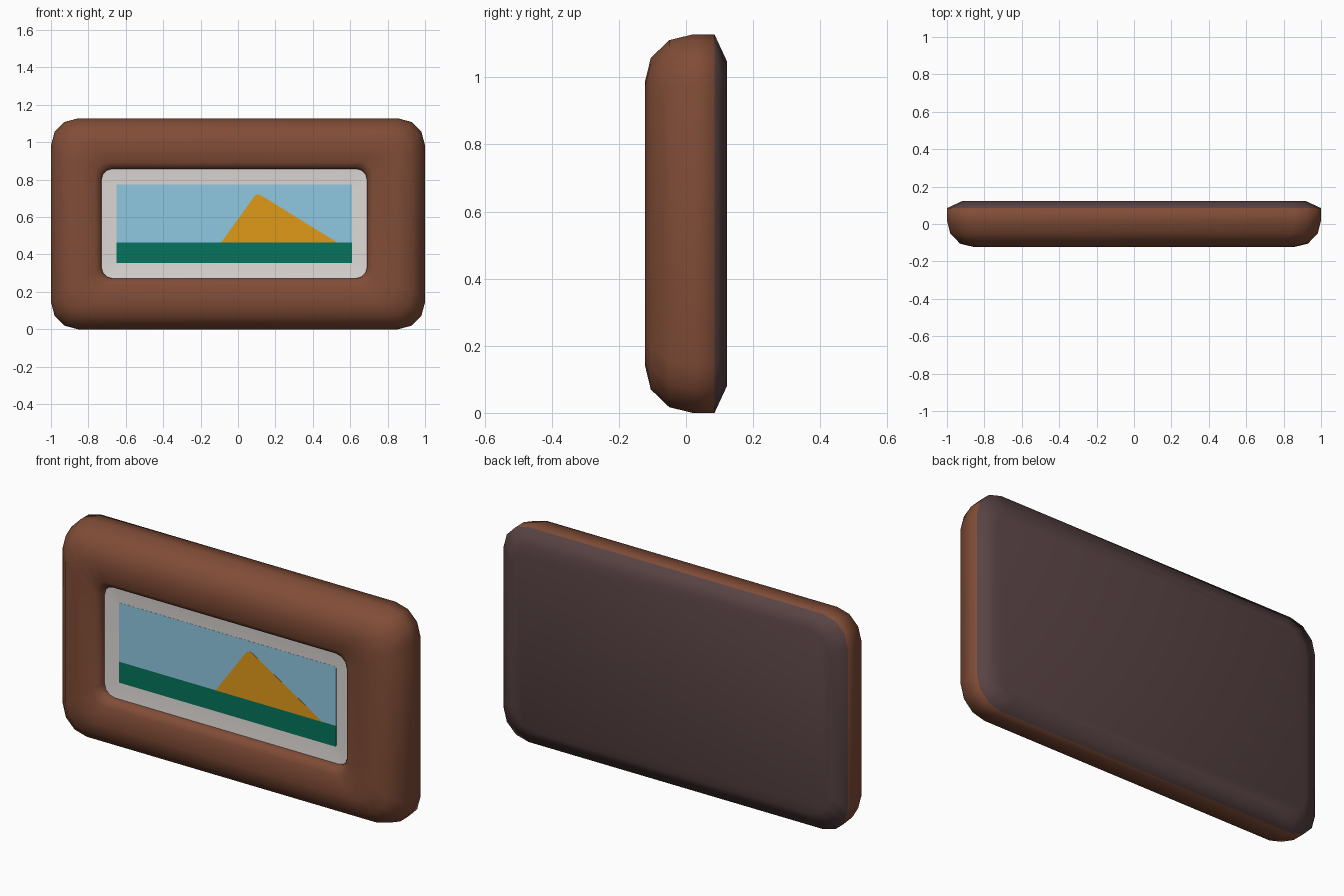
import bpy, bmesh, math

if "Cube" in bpy.data.objects:
    bpy.data.objects.remove(bpy.data.objects["Cube"])

def material(name, srgb):
    lin = [c / 12.92 if c <= 0.04045 else ((c + 0.055) / 1.055) ** 2.4 for c in srgb]
    m = bpy.data.materials.new(name)
    m.diffuse_color = (*lin, 1)
    m.use_nodes = True
    m.node_tree.nodes["Principled BSDF"].inputs["Base Color"].default_value = m.diffuse_color
    return m

WOOD = material("brown wood", (0.505, 0.30, 0.215))
BACK = material("dark backing", (0.345, 0.26, 0.265))
MAT = material("pale mat", (0.87, 0.85, 0.84))
SKY = material("sky blue", (0.56, 0.785, 0.885))
HILL = material("ochre", (0.88, 0.605, 0.10))
GRASS = material("deep green", (0.025, 0.455, 0.36))

def rounded(x0, x1, z0, z1, r, n=3):
    """Rounded rectangle outline in the xz plane."""
    pts = []
    corners = [(x1 - r, z1 - r), (x0 + r, z1 - r), (x0 + r, z0 + r), (x1 - r, z0 + r)]
    for k, (cx, cz) in enumerate(corners):
        for i in range(n + 1):
            a = math.pi / 2 * (k + i / n)
            pts.append((cx + r * math.cos(a), cz + r * math.sin(a)))
    return pts

def loft(name, loops, mats, smooth=None):
    """Skin a list of (y, outline) loops and cap both ends."""
    bm = bmesh.new()
    rings = [[bm.verts.new((x, y, z)) for x, z in pts] for y, pts in loops]
    n = len(rings[0])
    for a, b in zip(rings, rings[1:]):
        for i in range(n):
            bm.faces.new((a[i], a[(i + 1) % n], b[(i + 1) % n], b[i]))
    bm.faces.new(rings[0])
    bm.faces.new(rings[-1])
    bmesh.ops.recalc_face_normals(bm, faces=bm.faces[:])
    me = bpy.data.meshes.new(name)
    bm.to_mesh(me)
    bm.free()
    for m in mats:
        me.materials.append(m)
    ob = bpy.data.objects.new(name, me)
    bpy.context.collection.objects.link(ob)
    if smooth:
        bpy.ops.object.select_all(action='DESELECT')
        bpy.context.view_layer.objects.active = ob
        ob.select_set(True)
        bpy.ops.object.shade_smooth_by_angle(angle=math.radians(smooth))
    return ob

def opening(d):
    """Outline of the window, grown by d."""
    return rounded(-0.73 - d, 0.69 + d, 0.272 - d, 0.858 + d, 0.06 + 0.3 * d)

def plate(name, pts, y_front, mat):
    return loft(name, [(y_front + 0.0008, pts), (y_front, pts)], [mat])

# Frame: outer roll, from the back edge to the front crest
H = 1.128
profile = [(0.08, 0.122), (0.0, 0.085), (0.0, 0.02), (0.017, -0.05), (0.07, -0.105), (0.14, -0.122)]
loops = [(y, rounded(-1 + d, 1 - d, d, H - d, 0.145 - 0.3 * d)) for d, y in profile]
# Frame: lip rolling into the opening
loops += [(y, opening(d)) for d, y in [(0.035, -0.114), (0.01, -0.098), (0.0, -0.08), (0.0, -0.05)]]
frame = loft("frame", loops, [WOOD, BACK], smooth=75)
for f in frame.data.polygons:
    if f.center.y > 0.09:
        f.material_index = 1

# Mat, dished slightly towards the picture
loft("mat", [(-0.052, opening(0)), (-0.063, opening(0)), (-0.056, opening(-0.08))], [MAT], smooth=40)

# Picture layers
plate("sky", [(-0.65, 0.465), (0.61, 0.465), (0.61, 0.775), (-0.65, 0.775)], -0.0572, SKY)
plate("grass", [(-0.65, 0.355), (0.61, 0.355), (0.61, 0.465), (-0.65, 0.465)], -0.0572, GRASS)
plate("hill", [(-0.09, 0.465), (0.53, 0.465), (0.122, 0.717), (0.105, 0.722), (0.092, 0.717)],
      -0.0582, HILL)
